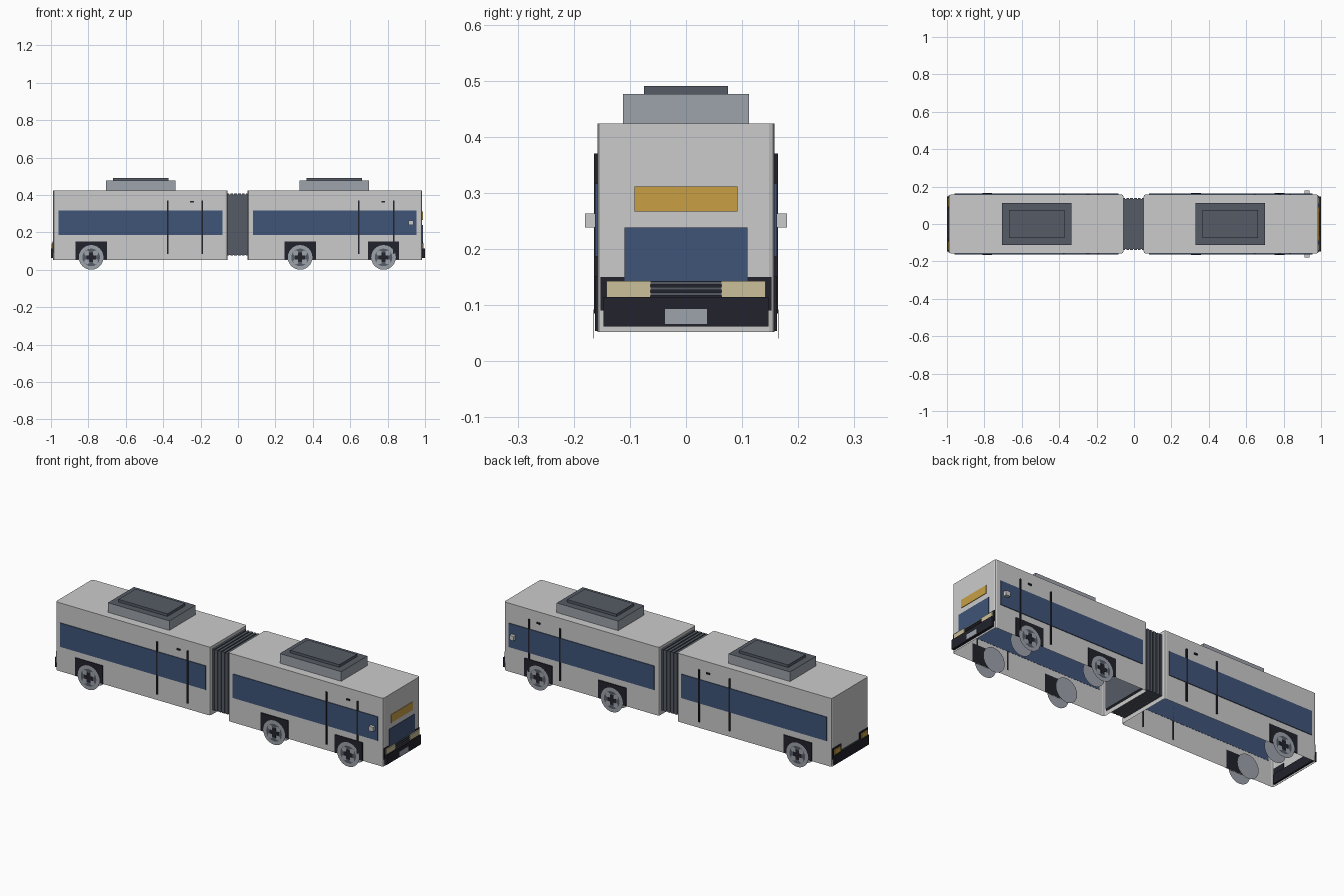
import bpy, bmesh, math
from mathutils import Matrix

default = bpy.data.objects.get("Cube")
if default:
    bpy.data.objects.remove(default, do_unlink=True)


def material(name, r, g, b):
    m = bpy.data.materials.new(name)
    m.use_nodes = True
    m.diffuse_color = (r, g, b, 1)
    m.node_tree.nodes["Principled BSDF"].inputs["Base Color"].default_value = (r, g, b, 1)
    return m


WHITE = material("body light grey", .6, .6, .6)
BLUE = material("window blue", .05, .09, .19)
DARK = material("near black", .016, .016, .025)
SLATE = material("slate grey", .093, .107, .133)
STEEL = material("steel grey", .34, .37, .41)
AMBER = material("amber", .58, .35, .06)
CREAM = material("headlight cream", .6, .53, .32)


def finish(name, bm, *mats):
    mesh = bpy.data.meshes.new(name)
    bm.to_mesh(mesh)
    bm.free()
    for m in mats:
        mesh.materials.append(m)
    obj = bpy.data.objects.new(name, mesh)
    bpy.context.collection.objects.link(obj)
    return obj


def box_mesh(x, y, z):
    """Box spanning the (low, high) pair on each axis."""
    bm = bmesh.new()
    bmesh.ops.create_cube(bm, size=1)
    for v in bm.verts:
        v.co = [(a + b) / 2 + c * (b - a) for (a, b), c in zip((x, y, z), v.co)]
    return bm


def box(name, x, y, z, mat):
    return finish(name, box_mesh(x, y, z), mat)


def both_sides(name, x, y, z, mat):
    box(name + "_right", x, (-y[1], -y[0]), z, mat)
    box(name + "_left", x, y, z, mat)


def disc(name, x, y, z, radius, sides, mat):
    bm = bmesh.new()
    bmesh.ops.create_circle(bm, cap_ends=True, segments=sides, radius=radius,
                            matrix=Matrix.Translation((x, y, z)) @
                            Matrix.Rotation(math.copysign(math.pi / 2, -y), 4, "X"))
    finish(name, bm, mat)


# Open-bottomed body shell with slightly cut vertical corners
def shell(name, x):
    bm = box_mesh(x, (-.158, .158), (.052, .424))
    bm.normal_update()
    bmesh.ops.delete(bm, geom=[f for f in bm.faces if f.normal.z < -.5], context="FACES_ONLY")
    upright = [e for e in bm.edges if abs(e.verts[0].co.z - e.verts[1].co.z) > .1]
    bmesh.ops.bevel(bm, geom=upright, offset=.01, segments=2, profile=.5, affect="EDGES")
    finish(name, bm, WHITE)


# Roof unit with steel sides, dark top and raised cover
def roof_unit(name, x):
    bm = box_mesh((x - .185, x + .185), (-.112, .112), (.424, .476))
    bm.normal_update()
    for f in bm.faces:
        f.material_index = int(f.normal.z > .5)
    finish(name, bm, STEEL, SLATE)
    box(name + "_cover", (x - .148, x + .148), (-.075, .075), (.476, .49), SLATE)


cars = {"rear": ((-.988, -.057), (-.96, -.082), -.52, (-.375, -.19)),
        "front": ((.052, .985), (.08, .955), .515, (.645, .833))}
for name, (body, glass, unit, seams) in cars.items():
    shell(name + "_body", body)
    both_sides(name + "_side_window", glass, (.157, .162), (.187, .317), BLUE)
    roof_unit(name + "_roof_unit", unit)
    for i, x in enumerate(seams):
        both_sides(f"{name}_door_seam_{i}", (x - .004, x + .004), (.157, .164), (.085, .37), DARK)
    mid = sum(seams) / 2 + .037
    both_sides(name + "_door_lamp", (mid - .01, mid + .01), (.157, .164), (.359, .367), DARK)

# Pleated bellows between the two cars
PLEATS = 6
step = .125 / PLEATS
for i in range(PLEATS):
    x = -.062 + i * step
    box(f"bellows_fold_{i}", (x, x + step * .7), (-.138, .138), (.075, .408), SLATE)
    box(f"bellows_gap_{i}", (x + step * .7, x + step), (-.133, .133), (.078, .403), SLATE)

# Wheels: arch plate, paired discs, hub and cross spokes
for i, x in enumerate((-.785, .332, .778)):
    both_sides(f"wheel_arch_{i}", (x - .084, x + .084), (.157, .1625), (.054, .152), DARK)
    for side, s in (("right", -1), ("left", 1)):
        tag = f"{side}_{i}"
        disc("wheel_outer_" + tag, x, s * .1635, .066, .066, 24, STEEL)
        disc("wheel_inner_" + tag, x, s * .1, .066, .066, 24, STEEL)
        disc("hub_" + tag, x, s * .1642, .066, .047, 24, SLATE)
        for k in range(4):
            a = math.radians(45 + 90 * k)
            disc(f"hub_hole_{tag}_{k}", x + .032 * math.cos(a), s * .1647,
                 .066 + .032 * math.sin(a), .015, 8, STEEL)
        y = sorted((s * .164, s * .1652))
        box("spoke_flat_" + tag, (x - .026, x + .026), y, (.055, .077), DARK)
        box("spoke_upright_" + tag, (x - .011, x + .011), y, (.04, .092), DARK)

# Nose: sign, windscreen, lamps, grille, bumper, plate
box("route_sign", (.983, .988), (-.092, .092), (.267, .311), AMBER)
box("windscreen", (.983, .988), (-.11, .11), (.143, .238), BLUE)
box("nose_panel", (.983, .987), (-.152, .152), (.09, .15), DARK)
both_sides("headlight", (.985, .993), (.063, .142), (.113, .143), CREAM)
for i in range(3):
    z = .117 + i * .01
    box(f"grille_bar_{i}", (.985, .991), (-.063, .063), (z, z + .005), SLATE)
box("front_bumper", (.975, .999), (-.147, .147), (.062, .114), DARK)
box("number_plate", (.998, 1), (-.037, .037), (.066, .093), STEEL)
both_sides("mirror", (.912, .938), (.158, .18), (.238, .263), WHITE)

# Tail: bumper and lamps
box("rear_bumper", (-1, -.978), (-.147, .147), (.062, .114), DARK)
both_sides("tail_lamp_frame", (-.991, -.986), (.078, .152), (.09, .15), DARK)
both_sides("tail_lamp", (-.996, -.99), (.09, .142), (.114, .14), AMBER)
